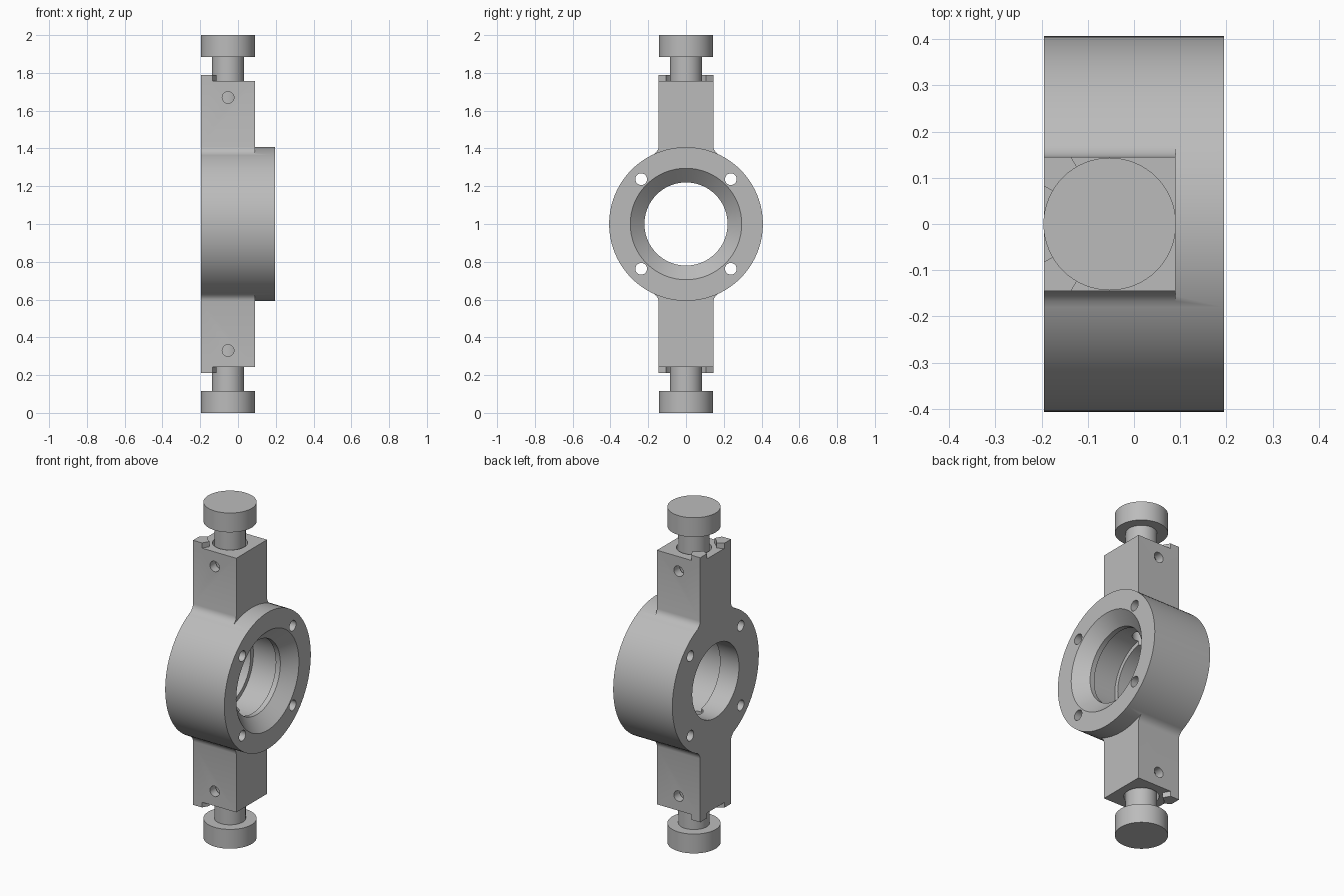
import bpy, bmesh, math
from mathutils import Matrix, Vector

cube = bpy.data.objects.get("Cube")
if cube:
    bpy.data.objects.remove(cube, do_unlink=True)

metal = bpy.data.materials.new("grey metal")
metal.use_nodes = True
grey = (0.5, 0.5, 0.5, 1)
metal.diffuse_color = grey
metal.node_tree.nodes["Principled BSDF"].inputs["Base Color"].default_value = grey

MID = 1.0         # height of the bore axis
BACK, STEP, FACE = -0.195, 0.09, 0.195
STEM_X = (BACK + STEP) / 2
HALF = 0.145      # half width of the arms


def make(name, bm):
    bmesh.ops.recalc_face_normals(bm, faces=bm.faces)
    mesh = bpy.data.meshes.new(name)
    bm.to_mesh(mesh)
    bm.free()
    mesh.materials.append(metal)
    obj = bpy.data.objects.new(name, mesh)
    bpy.context.collection.objects.link(obj)
    return obj


def prism(name, points, offset):
    """Extrude a closed outline of 3D points along offset."""
    bm = bmesh.new()
    face = bm.faces.new([bm.verts.new(p) for p in points])
    new = bmesh.ops.extrude_face_region(bm, geom=[face])["geom"]
    verts = [g for g in new if isinstance(g, bmesh.types.BMVert)]
    bmesh.ops.translate(bm, verts=verts, vec=offset)
    return make(name, bm)


def rod(name, start, end, radius, sides=48):
    """Cylinder between two points."""
    start, end = Vector(start), Vector(end)
    axis = end - start
    bm = bmesh.new()
    turn = axis.to_track_quat('Z', 'Y').to_matrix().to_4x4()
    bmesh.ops.create_cone(bm, cap_ends=True, segments=sides, radius1=radius,
                          radius2=radius, depth=axis.length,
                          matrix=Matrix.Translation((start + end) / 2) @ turn)
    return make(name, bm)


def lathe_x(name, profile, sides=96):
    """Revolve a closed (x, radius) outline about the bore axis."""
    bm = bmesh.new()
    rings = []
    for i in range(sides):
        a = math.tau * i / sides
        rings.append([bm.verts.new((x, r * math.cos(a), MID + r * math.sin(a)))
                      for x, r in profile])
    n = len(profile)
    for i in range(sides):
        a, b = rings[i], rings[(i + 1) % sides]
        for j in range(n):
            k = (j + 1) % n
            bm.faces.new((a[j], a[k], b[k], b[j]))
    return make(name, bm)


def combine(target, tool, operation):
    mod = target.modifiers.new(operation.lower(), 'BOOLEAN')
    mod.operation, mod.object, mod.solver = operation, tool, 'EXACT'
    bpy.context.view_layer.objects.active = target
    bpy.ops.object.modifier_apply(modifier=mod.name)
    bpy.data.objects.remove(tool, do_unlink=True)


# Ring with a tapered mouth, a narrow lip and an inner groove
body = lathe_x("valve_body", [
    (BACK, 0.22), (BACK, 0.407), (FACE, 0.407), (FACE, 0.295),
    (0.125, 0.22), (0.095, 0.22), (0.095, 0.245), (-0.07, 0.245), (-0.07, 0.22)])

stems = []
for s, label in ((1, "upper"), (-1, "lower")):
    def up(d):
        return MID + s * d

    # Arm with small fillets where it meets the ring
    side = [(HALF, 0.757), (HALF, 0.41), (0.148, 0.395), (0.155, 0.384),
            (0.168, 0.37), (0.168, 0.31)]
    outline = side + [(-y, d) for y, d in reversed(side)]
    combine(body, prism("arm", [(BACK, y, up(d)) for y, d in outline],
                        (STEP - BACK, 0, 0)), 'UNION')

    # Corner stop tabs on the end of the arm
    for m in (1, -1):
        w = STEM_X - BACK
        t = math.tan(math.radians(30))
        arc = [(0.122 * math.cos(math.radians(a)), 0.122 * math.sin(math.radians(a)))
               for a in (60, 50, 40, 30)]
        tab = arc + [(w, w * t), (w, HALF), (HALF * t, HALF)]
        combine(body, prism("tab", [(STEM_X - u, m * v, up(0.74)) for u, v in tab],
                            (0, 0, s * 0.048)), 'UNION')

    # Stem socket and the passage into the bore
    combine(body, rod("socket", (STEM_X, 0, up(0.62)), (STEM_X, 0, up(0.85)), 0.095),
            'DIFFERENCE')
    combine(body, rod("passage", (STEM_X, 0, up(0.15)), (STEM_X, 0, up(0.65)), 0.05),
            'DIFFERENCE')

    # Cross pin hole through the arm
    combine(body, rod("pin_hole", (STEM_X, -0.3, up(0.67)), (STEM_X, 0.3, up(0.67)),
                      0.031, 32), 'DIFFERENCE')

    # Stem with its round knob
    stem = rod(label + "_stem", (STEM_X, 0, up(0.55)), (STEM_X, 0, up(0.9)), 0.085, 64)
    knob = rod(label + "_knob", (STEM_X, 0, up(0.885)), (STEM_X, 0, up(1)), 0.1435, 64)
    stems += [stem, knob]

# Four bolt holes
for y in (0.237, -0.237):
    for z in (0.237, -0.237):
        combine(body, rod("bolt_hole", (-0.4, y, MID + z), (0.4, y, MID + z), 0.031, 32),
                'DIFFERENCE')

# Smooth curved walls, keep edges sharp
bpy.ops.object.select_all(action='DESELECT')
for obj in [body] + stems:
    obj.select_set(True)
bpy.context.view_layer.objects.active = body
bpy.ops.object.shade_smooth_by_angle(angle=math.radians(25))
